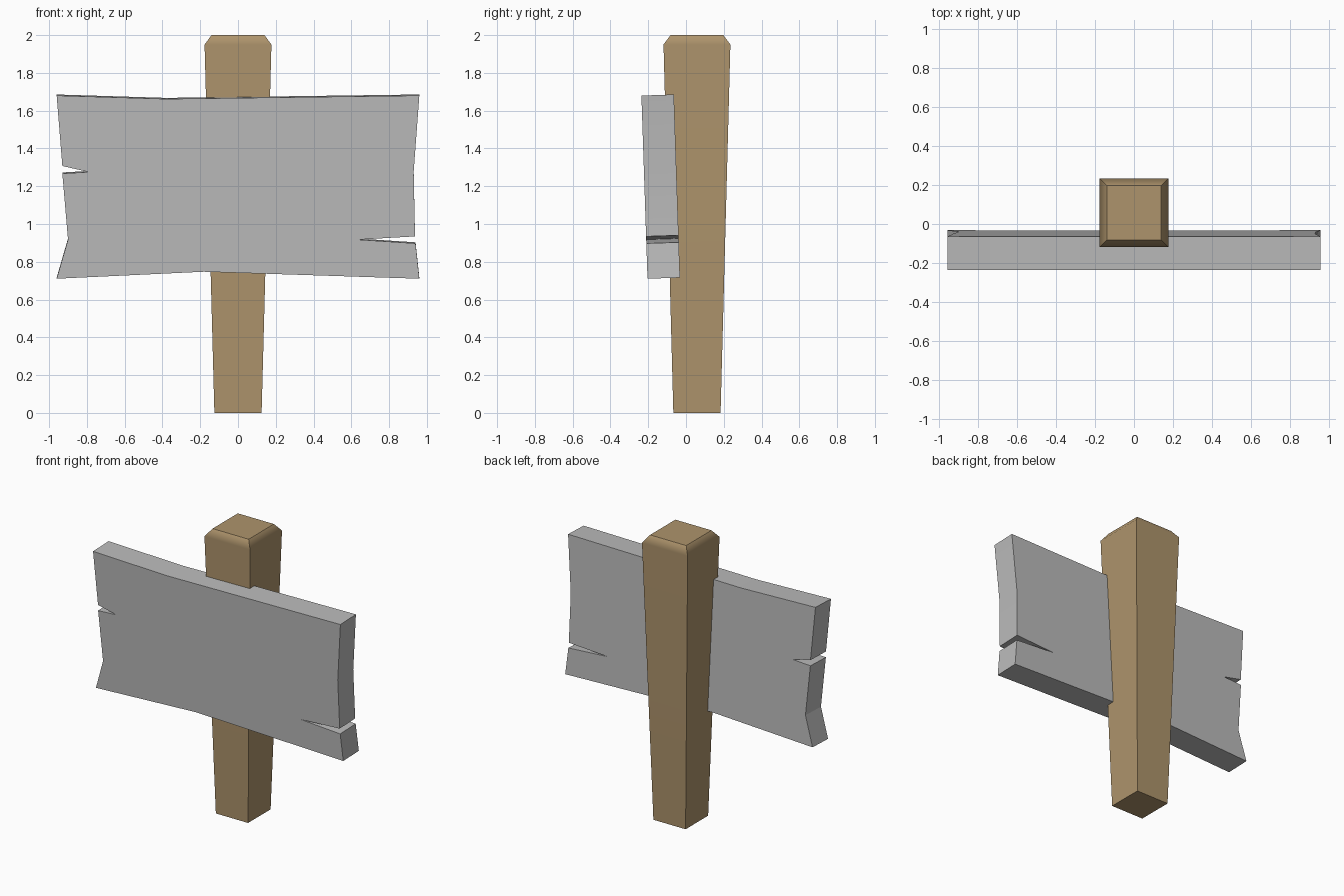
import bpy
import bmesh
from math import radians
from mathutils import Matrix

cube = bpy.data.objects.get("Cube")
if cube:
    bpy.data.objects.remove(cube, do_unlink=True)


def make_material(name, rgb):
    mat = bpy.data.materials.new(name)
    mat.use_nodes = True
    mat.diffuse_color = (*rgb, 1)
    shader = next(n for n in mat.node_tree.nodes if n.type == "BSDF_PRINCIPLED")
    shader.inputs["Base Color"].default_value = (*rgb, 1)
    return mat


def finish(bm, name, mat, angle):
    bmesh.ops.recalc_face_normals(bm, faces=bm.faces)
    mesh = bpy.data.meshes.new(name)
    bm.to_mesh(mesh)
    bm.free()
    mesh.materials.append(mat)
    obj = bpy.data.objects.new(name, mesh)
    bpy.context.collection.objects.link(obj)
    bpy.ops.object.select_all(action="DESELECT")
    obj.select_set(True)
    bpy.context.view_layer.objects.active = obj
    bpy.ops.object.shade_smooth_by_angle(angle=radians(angle))
    return obj


wood = make_material("tan wood", (0.423, 0.296, 0.15))
grey = make_material("light grey board", (0.497, 0.497, 0.497))

# Post: square rings, widening upwards, with a chamfered top
POST_Y = 0.058
bm = bmesh.new()
rings = []
for half, z in ((0.125, 0), (0.177, 1.95), (0.14, 2)):
    corners = ((-1, -1), (1, -1), (1, 1), (-1, 1))
    rings.append([bm.verts.new((sx * half, POST_Y + sy * half, z)) for sx, sy in corners])
for low, high in zip(rings, rings[1:]):
    for i in range(4):
        j = (i + 1) % 4
        bm.faces.new((low[i], low[j], high[j], high[i]))
bm.faces.new(rings[0][::-1])
bm.faces.new(rings[-1])
post = finish(bm, "post", wood, 45)
weighted = post.modifiers.new("flat sides", "WEIGHTED_NORMAL")
weighted.keep_sharp = True

# Board: weathered outline with a split in each end, extruded and leaning forward
THICKNESS = 0.172
MID_Z = 1.2
outline = [
    (-0.96, 1.683), (-0.38, 1.665), (0.96, 1.683),
    (0.93, 1.28), (0.937, 0.937), (0.635, 0.92), (0.94, 0.9), (0.96, 0.713),
    (-0.18, 0.75), (-0.96, 0.713),
    (-0.9, 0.92), (-0.93, 1.27), (-0.79, 1.278), (-0.93, 1.31),
]
bm = bmesh.new()
front = bm.faces.new([bm.verts.new((x, -THICKNESS / 2, z - MID_Z)) for x, z in outline])
extruded = bmesh.ops.extrude_face_region(bm, geom=[front], use_keep_orig=True)
back = [v for v in extruded["geom"] if isinstance(v, bmesh.types.BMVert)]
bmesh.ops.translate(bm, verts=back, vec=(0, THICKNESS, 0))
lean = Matrix.Translation((0, -0.134, MID_Z)) @ Matrix.Rotation(radians(1.9), 4, "X")
bmesh.ops.transform(bm, matrix=lean, verts=bm.verts)
finish(bm, "sign_board", grey, 15)
